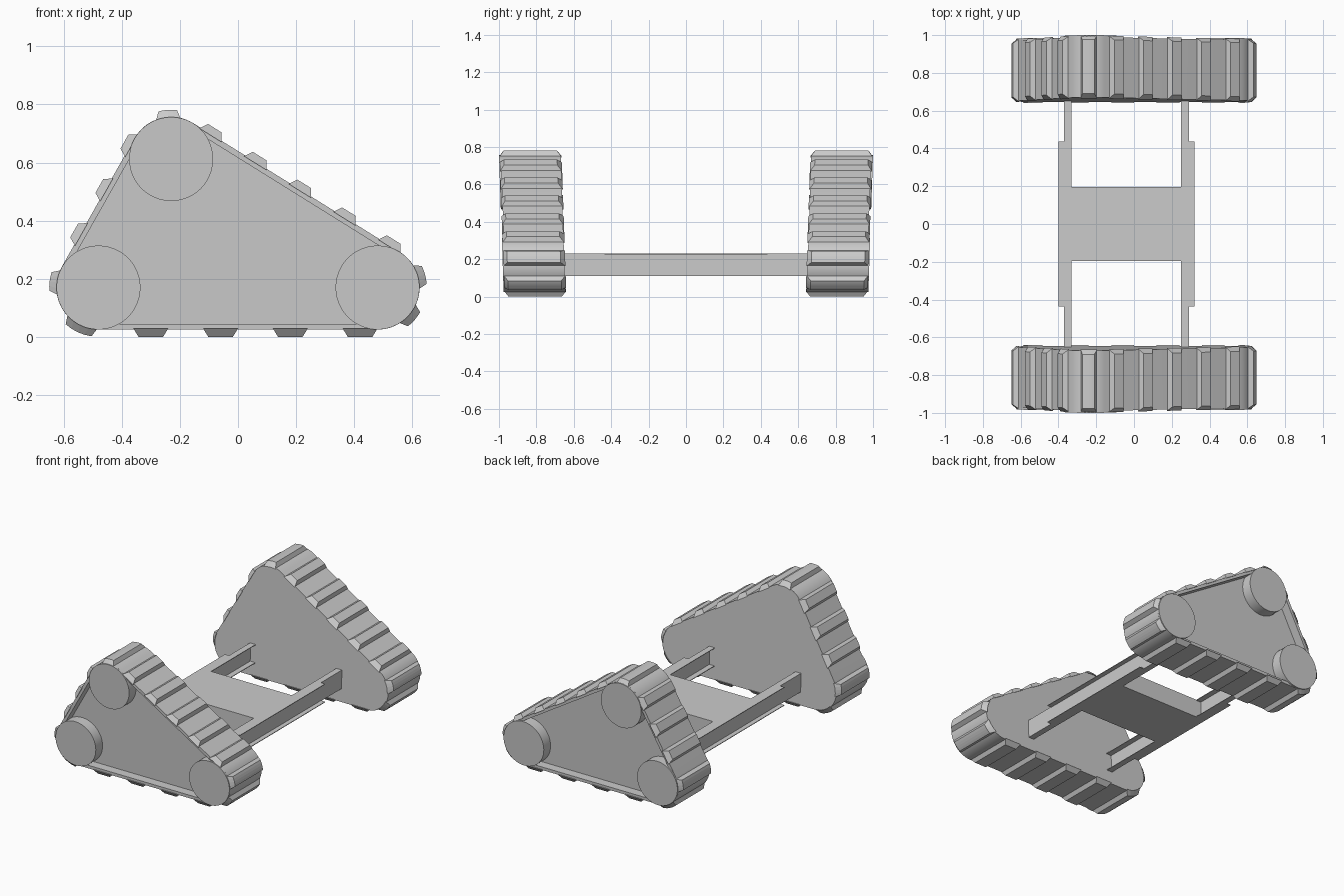
import bpy, bmesh, math
from mathutils import Vector

if "Cube" in bpy.data.objects:
    bpy.data.objects.remove(bpy.data.objects["Cube"])

R = 0.145
HUBS = [Vector((0.48, 0.17)), Vector((-0.23, 0.612)), Vector((-0.48, 0.17))]

# Belt path: straight runs and arcs around the three wheels, measured by length
SEGS = []
for i, hub in enumerate(HUBS):
    prev, nxt = HUBS[i - 1], HUBS[(i + 1) % 3]
    d0, d1 = (hub - prev), (nxt - hub)
    a0 = math.atan2(-d0.x, d0.y)
    a1 = math.atan2(-d1.x, d1.y)
    turn = (a1 - a0) % (2 * math.pi)
    SEGS.append(("line", prev, d0.normalized(), a0, d0.length))
    SEGS.append(("arc", hub, None, a0, turn * R))


def path(s, off=0.0):
    """Point on the belt at length s, pushed outward by off."""
    s %= sum(g[4] for g in SEGS)
    for kind, p, d, a, length in SEGS:
        if s <= length:
            break
        s -= length
    if kind == "arc":
        a += s / R
    else:
        p = p + d * s
    return p + Vector((math.cos(a), math.sin(a))) * (R + off)


def ring_points(off):
    pts = []
    for kind, p, d, a, length in SEGS:
        if kind == "arc":
            for k in range(17):
                b = a + length / R * k / 16
                pts.append(p + Vector((math.cos(b), math.sin(b))) * (R + off))
    return pts


def place(p, y, side):
    """Track leans outward slightly towards the top."""
    return (p.x, side * (y + 0.015 * (p.y - 0.17) / 0.442), p.y)


def finish(bm, name, smooth=True):
    bmesh.ops.recalc_face_normals(bm, faces=bm.faces)
    me = bpy.data.meshes.new(name)
    bm.to_mesh(me)
    bm.free()
    ob = bpy.data.objects.new(name, me)
    bpy.context.collection.objects.link(ob)
    if smooth:
        bpy.ops.object.select_all(action='DESELECT')
        ob.select_set(True)
        bpy.context.view_layer.objects.active = ob
        bpy.ops.object.shade_smooth_by_angle(angle=math.radians(30))


def loft(bm, loops):
    """Join closed loops into a capped solid."""
    vs = [[bm.verts.new(c) for c in loop] for loop in loops]
    n = len(vs[0])
    for a, b in zip(vs, vs[1:]):
        for i in range(n):
            j = (i + 1) % n
            bm.faces.new((a[i], a[j], b[j], b[i]))
    bm.faces.new(vs[0][::-1])
    bm.faces.new(vs[-1])


# Tread positions along the belt: (length, base width)
TREADS = [(s, 0.12) for s in (0.18, 0.42, 0.66, 0.90)]
TREADS += [(s, 0.09) for s in (1.084, 1.226, 1.375, 1.556, 1.738, 1.918, 2.10,
                               2.262, 2.432, 2.607, 2.783, 2.969)]
TREADS += [(3.152, 0.12)]

for side, tag in ((-1, "front"), (1, "back")):
    # Belt with a flat inner cover and a recessed outer plate
    bm = bmesh.new()
    loft(bm, [[place(p, y, side) for p in ring_points(off)]
              for y, off in ((0.65, 0), (0.97, 0), (0.97, -0.02), (0.91, -0.02))])
    finish(bm, tag + "_track_belt")

    # Wheels
    for k, hub in enumerate(HUBS):
        bm = bmesh.new()
        circle = [hub + Vector((math.cos(t), math.sin(t))) * (R - 0.0005)
                  for t in (2 * math.pi * i / 48 for i in range(48))]
        loft(bm, [[place(p, y, side) for p in circle] for y in (0.90, 0.98)])
        finish(bm, f"{tag}_wheel_{k + 1}")

    # Tapered treads that follow the belt
    bm = bmesh.new()
    for s, w in TREADS:
        loops = []
        for k in range(5):
            t = k / 4 - 0.5
            lo, hi = path(s + t * w, -0.004), path(s + t * (w - 0.035), 0.0245)
            loops.append([place(lo, 0.645, side), place(hi, 0.67, side),
                          place(hi, 0.955, side), place(lo, 0.977, side)])
        loft(bm, loops)
    finish(bm, tag + "_treads", smooth=False)


def box(name, x0, x1, y0, y1, z0, z1):
    bm = bmesh.new()
    loft(bm, [[(x0, y0, z), (x1, y0, z), (x1, y1, z), (x0, y1, z)] for z in (z0, z1)])
    finish(bm, name, smooth=False)


# Chassis: central box between two channel rails
CX, Z0, Z1, T = -0.04, 0.11, 0.23, 0.004
box("chassis_box", CX - 0.33, CX + 0.33, -0.195, 0.195, Z0, Z1)
for sx, tag in ((-1, "left"), (1, "right")):
    def rail(name, a, b, y, z0, z1):
        xs = sorted((CX + sx * a, CX + sx * b))
        box(f"{tag}_{name}", xs[0], xs[1], -y, y, z0, z1)
    rail("rail_web", 0.326, 0.33, 0.66, Z0, Z1)
    for part, z in (("lower", Z0), ("upper", Z1 - T)):
        rail(part + "_inner_flange", 0.29, 0.33, 0.66, z, z + T)
        rail(part + "_outer_flange", 0.33, 0.36, 0.437, z, z + T)
